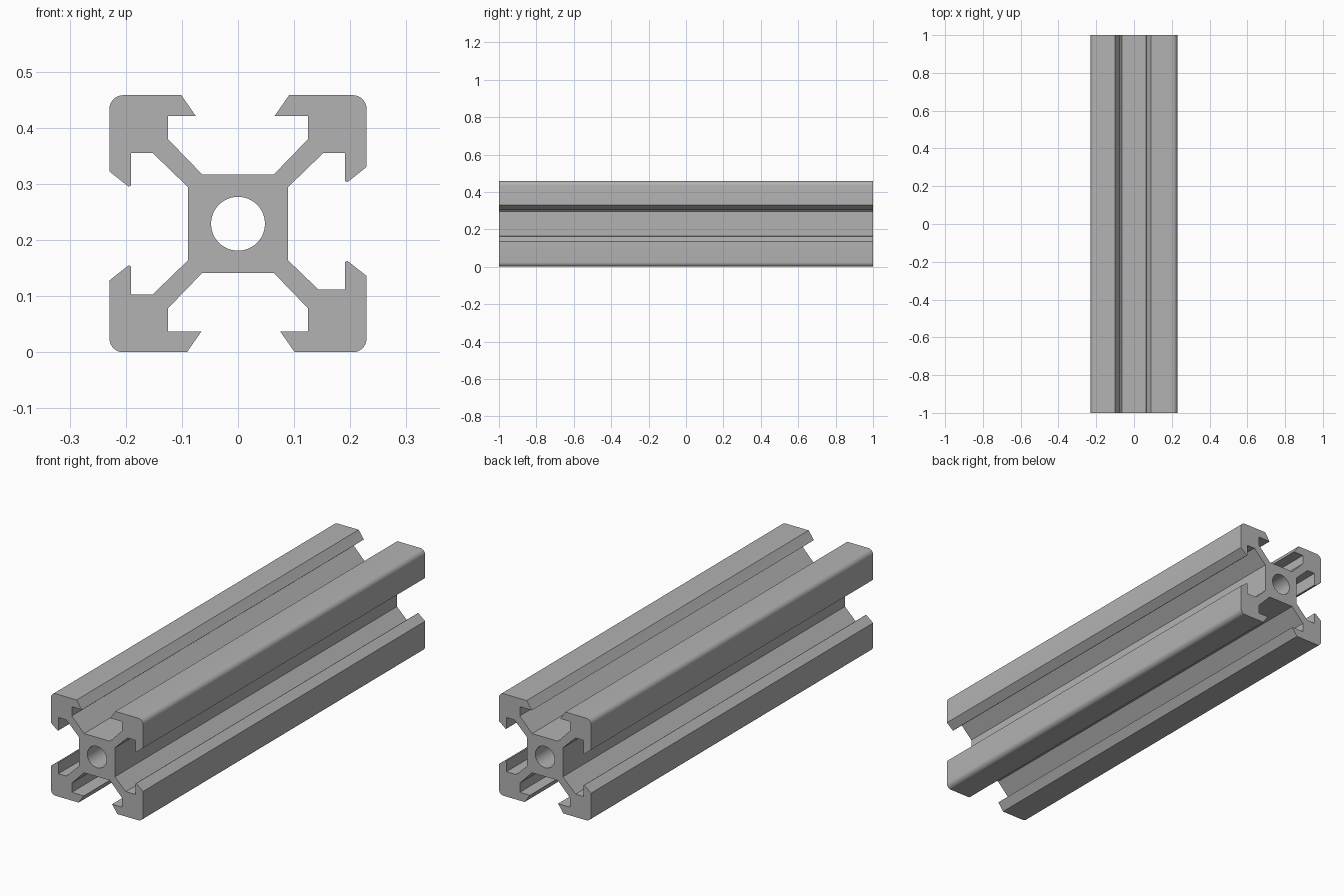
import bpy
import bmesh
from math import cos, sin, pi, radians

cube = bpy.data.objects.get("Cube")
if cube:
    bpy.data.objects.remove(cube, do_unlink=True)

HALF = 0.229      # half width of the square section
LENGTH = 2.0
BORE = 0.048      # centre hole radius
ROUND = 0.024     # outer corner radius


def arm(sx, sz, lip, side_lip, ledge):
    """One diagonal arm with its hooked corner, from core top to core side."""
    c = HALF - ROUND
    pts = [(0.064, 0.088), (0.125, 0.151), (0.125, 0.192),
           (lip, 0.192), (lip + 0.003, 0.196), (lip + 0.026, HALF)]
    pts += [(c + ROUND * sin(i * pi / 16), c + ROUND * cos(i * pi / 16))
            for i in range(9)]
    pts += [(HALF, side_lip + 0.027), (0.195, side_lip), (0.191, side_lip + 0.002),
            (0.191, ledge), (ledge + 0.026, ledge), (0.089, 0.065)]
    pts = [(sx * x, sz * z) for x, z in pts]
    return pts if sx * sz > 0 else pts[::-1]


def add_loop(curve, pts):
    spline = curve.splines.new('POLY')
    spline.points.add(len(pts) - 1)
    for p, (x, z) in zip(spline.points, pts):
        p.co = (x, z, 0, 1)
    spline.use_cyclic_u = True


# Cross-section: four arms around a square core, with a round bore
section = bpy.data.curves.new("slotted_rail", 'CURVE')
section.dimensions = '2D'
section.fill_mode = 'BOTH'
section.extrude = LENGTH / 2
add_loop(section, arm(1, 1, 0.065, 0.074, 0.126)
         + arm(1, -1, 0.075, 0.066, 0.117)
         + arm(-1, -1, 0.065, 0.074, 0.126)
         + arm(-1, 1, 0.075, 0.066, 0.126))
add_loop(section, [(BORE * cos(i * pi / 24), BORE * sin(i * pi / 24))
                   for i in range(48)])

# Extruded rail, turned to lie along y
rail = bpy.data.objects.new("slotted_rail", section)
bpy.context.collection.objects.link(rail)
rail.rotation_euler = (radians(90), 0, 0)
rail.location = (0, 0, HALF)
bpy.ops.object.select_all(action='DESELECT')
rail.select_set(True)
bpy.context.view_layer.objects.active = rail
bpy.ops.object.convert(target='MESH')
rail = bpy.context.view_layer.objects.active

# Weld the caps to the walls
bm = bmesh.new()
bm.from_mesh(rail.data)
bmesh.ops.remove_doubles(bm, verts=bm.verts, dist=0.0001)
bmesh.ops.recalc_face_normals(bm, faces=bm.faces)
bm.to_mesh(rail.data)
bm.free()
bpy.ops.object.shade_smooth_by_angle(angle=radians(25))

# Aluminium grey
grey = bpy.data.materials.new("aluminium_grey")
grey.use_nodes = True
colour = (0.45, 0.45, 0.45, 1)
grey.diffuse_color = colour
grey.node_tree.nodes["Principled BSDF"].inputs["Base Color"].default_value = colour
rail.data.materials.clear()
rail.data.materials.append(grey)
